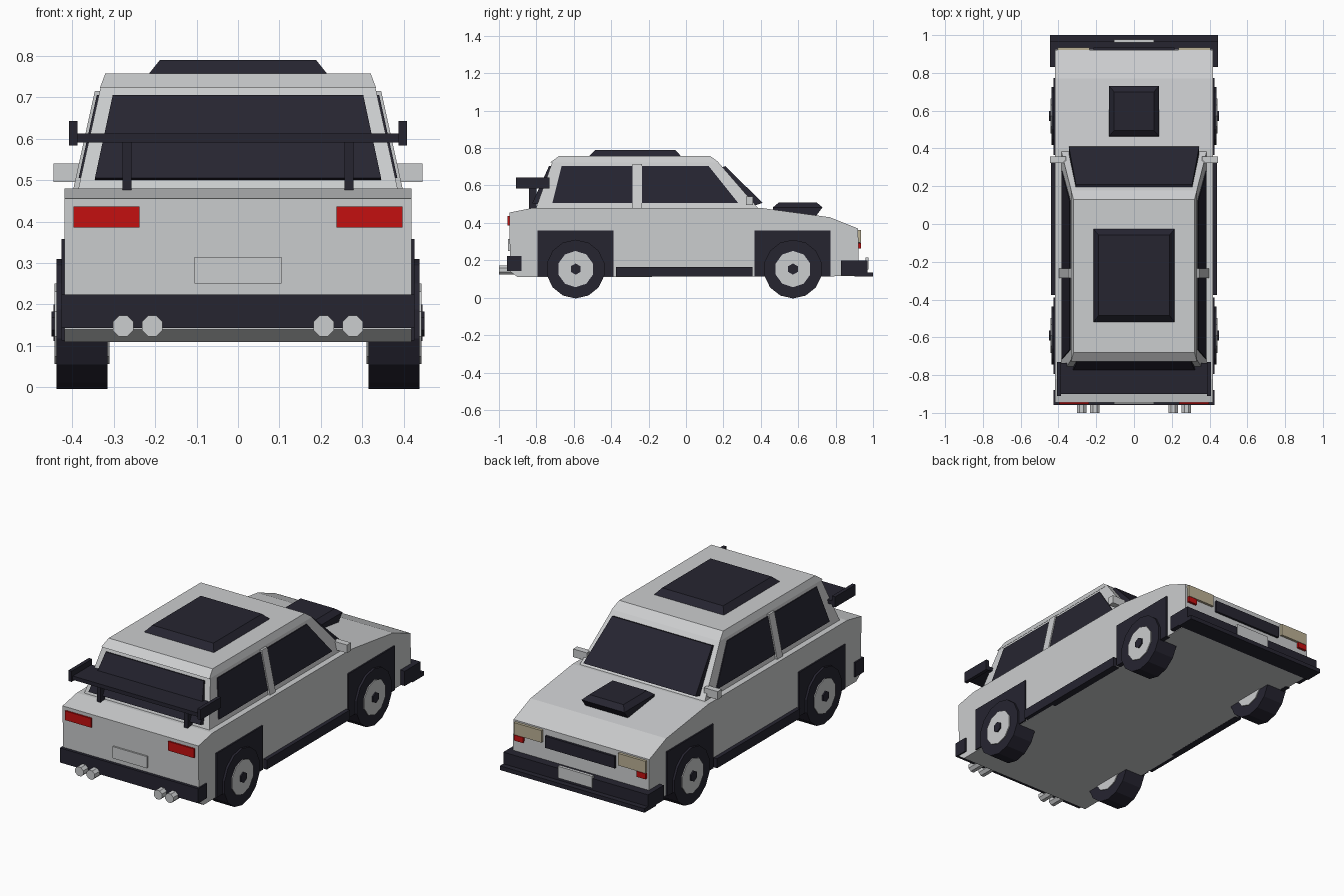
import bpy, bmesh, math
from mathutils import Vector

if "Cube" in bpy.data.objects:
    bpy.data.objects.remove(bpy.data.objects["Cube"])


def material(name, rgb):
    m = bpy.data.materials.new(name)
    m.diffuse_color = (*rgb, 1)
    m.use_nodes = True
    m.node_tree.nodes["Principled BSDF"].inputs["Base Color"].default_value = m.diffuse_color
    return m


PAINT = material("pale grey paint", (0.60, 0.61, 0.62))
DARK = material("dark trim", (0.019, 0.018, 0.030))
RED = material("red lamp", (0.55, 0.005, 0.005))
BEIGE = material("beige lamp", (0.50, 0.44, 0.30))


def finish(name, bm, mat):
    bmesh.ops.recalc_face_normals(bm, faces=bm.faces)
    me = bpy.data.meshes.new(name)
    bm.to_mesh(me)
    bm.free()
    me.materials.append(mat)
    ob = bpy.data.objects.new(name, me)
    bpy.context.collection.objects.link(ob)
    return ob


def loft(name, rings, mat):
    """Skin a stack of equal-length point rings and cap both ends."""
    bm = bmesh.new()
    rows = [[bm.verts.new(p) for p in r] for r in rings]
    n = len(rows[0])
    for a, b in zip(rows, rows[1:]):
        for i in range(n):
            j = (i + 1) % n
            bm.faces.new((a[i], a[j], b[j], b[i]))
    bm.faces.new(rows[0])
    bm.faces.new(rows[-1])
    return finish(name, bm, mat)


def prism(name, pts, vec, mat):
    pts = [Vector(p) for p in pts]
    return loft(name, [pts, [p + Vector(vec) for p in pts]], mat)


def box(name, x, y, z, mat):
    pts = [(x[0], y[0], z[0]), (x[1], y[0], z[0]), (x[1], y[1], z[0]), (x[0], y[1], z[0])]
    return prism(name, pts, (0, 0, z[1] - z[0]), mat)


def tiers(name, levels, mat):
    """Stacked rectangles: (z, half width, y back, y front)."""
    return loft(name, [[(-w, a, z), (w, a, z), (w, b, z), (-w, b, z)]
                       for z, w, a, b in levels], mat)


def disc(name, centre, r, n, vec, mat):
    """Polygonal cylinder extruded along x or y."""
    c, pts = Vector(centre), []
    for i in range(n):
        t = 2 * math.pi * (i + 0.5) / n
        u, v = r * math.cos(t), r * math.sin(t)
        pts.append(c + (Vector((0, u, v)) if vec[0] else Vector((u, 0, v))))
    return prism(name, pts, vec, mat)


def pair(x0, x1, s):
    return sorted((s * x0, s * x1))


# Lower body from its side profile
profile = [(-0.90, 0.11), (-0.94, 0.14), (-0.945, 0.455), (-0.82, 0.48), (0.40, 0.48),
           (0.77, 0.43), (0.92, 0.37), (0.925, 0.115)]
prism("body", [(-0.418, y, z) for y, z in profile], (0.836, 0, 0), PAINT)

# Cabin, roof panel, bonnet scoop
tiers("cabin", [(0.47, 0.387, -0.805, 0.393), (0.725, 0.331, -0.715, 0.172)], PAINT)
tiers("roof", [(0.722, 0.333, -0.727, 0.178), (0.757, 0.32, -0.68, 0.13)], PAINT)
tiers("roof_panel", [(0.75, 0.22, -0.525, -0.02), (0.79, 0.188, -0.485, -0.058)], DARK)
tiers("bonnet_scoop", [(0.43, 0.13, 0.46, 0.69), (0.483, 0.132, 0.465, 0.73),
                       (0.508, 0.105, 0.495, 0.70)], DARK)

# Windscreen and rear window
prism("windscreen", [(-0.345, 0.41, 0.507), (0.345, 0.41, 0.507),
                     (0.308, 0.21, 0.703), (-0.308, 0.21, 0.703)], (0, -0.06, -0.02), DARK)
prism("rear_window", [(-0.345, -0.822, 0.505), (0.345, -0.822, 0.505),
                      (0.302, -0.732, 0.705), (-0.302, -0.732, 0.705)], (0, 0.05, -0.01), DARK)


def side_x(z):
    return 0.387 - 0.2196 * (z - 0.47)


rear_glass = [(-0.715, 0.505), (-0.665, 0.705), (-0.285, 0.705), (-0.285, 0.505)]
front_glass = [(-0.235, 0.505), (-0.235, 0.705), (0.12, 0.705), (0.28, 0.505)]
pillar = [(-0.285, 0.48), (-0.285, 0.715), (-0.235, 0.715), (-0.235, 0.48)]

for side, s in (("right", 1), ("left", -1)):
    # Side windows and door pillar
    for nm, poly, out, mat in (("rear_side_window", rear_glass, 0.005, DARK),
                               ("front_side_window", front_glass, 0.005, DARK),
                               ("door_pillar", pillar, 0.012, PAINT)):
        prism(f"{side}_{nm}", [(s * (side_x(z) + out), y, z) for y, z in poly],
              (-s * (out + 0.004), 0, 0), mat)
    # Mirror and side skirt
    box(f"{side}_mirror", pair(0.36, 0.445, s), (0.322, 0.357), (0.495, 0.54), PAINT)
    box(f"{side}_skirt", pair(0.40, 0.44, s), (-0.375, 0.355), (0.112, 0.165), DARK)
    # Wheels with arch panels
    for end, y, a, b in (("rear", -0.59, -0.795, -0.388), ("front", 0.572, 0.365, 0.772)):
        box(f"{side}_{end}_arch", pair(0.40, 0.426, s), (a, b), (0.113, 0.358), DARK)
        disc(f"{side}_{end}_tyre", (s * 0.315, y, 0.153), 0.157, 14, (s * 0.123, 0, 0), DARK)
        disc(f"{side}_{end}_rim", (s * 0.31, y, 0.153), 0.097, 10, (s * 0.133, 0, 0), PAINT)
        disc(f"{side}_{end}_hub", (s * 0.43, y, 0.153), 0.03, 6, (s * 0.02, 0, 0), DARK)
    # Lamps
    box(f"{side}_headlight", pair(0.235, 0.405, s), (0.90, 0.935), (0.295, 0.362), BEIGE)
    box(f"{side}_indicator", pair(0.35, 0.405, s), (0.90, 0.935), (0.262, 0.293), RED)
    box(f"{side}_tail_light", pair(0.237, 0.397, s), (-0.954, -0.93), (0.385, 0.436), RED)
    # Spoiler ends and struts
    box(f"{side}_spoiler_end", pair(0.387, 0.407, s), (-0.91, -0.73), (0.583, 0.642), DARK)
    box(f"{side}_spoiler_strut", pair(0.257, 0.279, s), (-0.84, -0.80), (0.465, 0.60), DARK)
    # Twin exhausts
    for i, x in enumerate((0.207, 0.277)):
        disc(f"{side}_exhaust_{i + 1}", (s * x, -1.0, 0.148), 0.027, 8, (0, 0.13, 0), PAINT)

box("spoiler_blade", (-0.39, 0.39), (-0.90, -0.735), (0.591, 0.612), DARK)

# Bumpers, lip, grille and number plates
box("rear_bumper", (-0.426, 0.426), (-0.958, -0.88), (0.143, 0.224), DARK)
box("front_bumper", (-0.445, 0.445), (0.83, 0.97), (0.118, 0.20), DARK)
box("front_lip", (-0.445, 0.445), (0.90, 1.0), (0.112, 0.135), DARK)
box("grille", (-0.215, 0.215), (0.90, 0.934), (0.272, 0.337), DARK)
box("front_plate", (-0.105, 0.105), (0.96, 0.977), (0.15, 0.215), PAINT)
box("rear_plate", (-0.105, 0.105), (-0.952, -0.93), (0.25, 0.315), PAINT)
